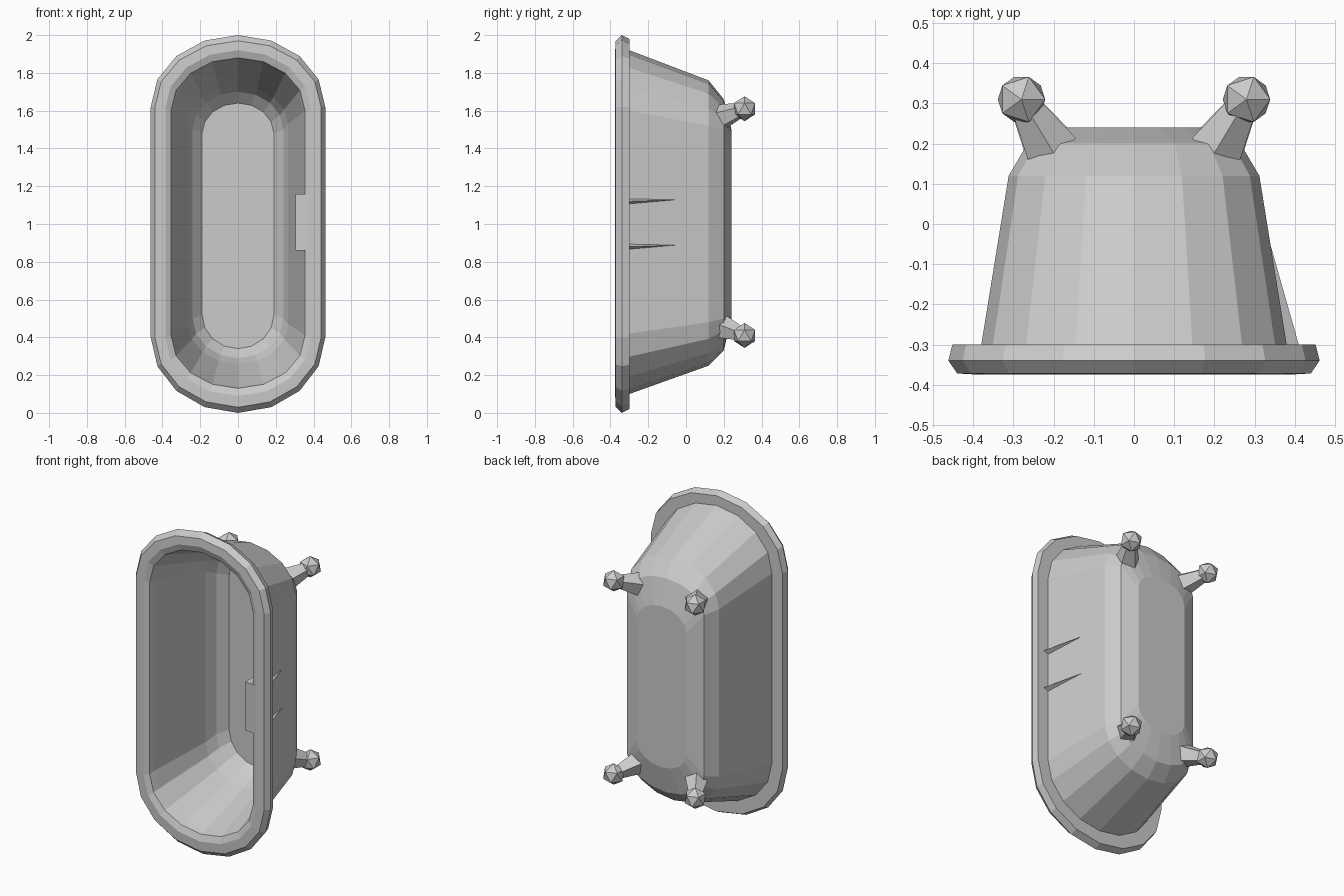
import bpy, bmesh
from math import cos, sin, pi
from mathutils import Vector

if "Cube" in bpy.data.objects:
    bpy.data.objects.remove(bpy.data.objects["Cube"])

SEG = 8  # facets per rounded end


def make_object(name, bm):
    bmesh.ops.recalc_face_normals(bm, faces=bm.faces)
    mesh = bpy.data.meshes.new(name)
    bm.to_mesh(mesh)
    bm.free()
    ob = bpy.data.objects.new(name, mesh)
    bpy.context.collection.objects.link(ob)
    return ob


def oval(hw, z0, s0, s1, z1, y):
    """Straight-sided loop with elliptical ends: z0/z1 tips, s0/s1 where the ends start."""
    pts = []
    for i in range(SEG + 1):
        a = pi * i / SEG
        pts.append((hw * cos(a), y, s1 + (z1 - s1) * sin(a)))
    for i in range(SEG + 1):
        a = pi + pi * i / SEG
        pts.append((hw * cos(a), y, s0 + (s0 - z0) * -abs(sin(a))))
    return pts


# Tub shell with rolled rim: rings from inner floor, over the rim, to outer floor
rings = [
    (0.19, 0.34, 0.52, 1.48, 1.64, 0.185),
    (0.24, 0.29, 0.50, 1.50, 1.70, 0.13),
    (0.265, 0.26, 0.47, 1.53, 1.73, 0.06),
    (0.345, 0.14, 0.42, 1.59, 1.87, -0.32),
    (0.355, 0.13, 0.41, 1.60, 1.88, -0.36),
    (0.385, 0.09, 0.40, 1.61, 1.92, -0.375),
    (0.44, 0.03, 0.40, 1.62, 1.97, -0.372),
    (0.462, 0.00, 0.40, 1.62, 2.00, -0.34),
    (0.452, 0.02, 0.40, 1.62, 1.98, -0.30),
    (0.38, 0.10, 0.42, 1.60, 1.92, -0.30),
    (0.312, 0.25, 0.48, 1.52, 1.76, 0.12),
    (0.265, 0.33, 0.50, 1.50, 1.66, 0.20),
    (0.17, 0.50, 0.62, 1.38, 1.50, 0.24),
]
bm = bmesh.new()
loops = [[bm.verts.new(p) for p in oval(*r)] for r in rings]
n = len(loops[0])
for a, b in zip(loops, loops[1:]):
    for i in range(n):
        j = (i + 1) % n
        bm.faces.new((a[i], a[j], b[j], b[i]))
bm.faces.new(loops[0])
bm.faces.new(loops[-1])
make_object("tub_shell", bm)

# Tap ledge widening the rim on the right side
bm = bmesh.new()
section = [(0.305, -0.365), (0.40, -0.372), (0.37, -0.30), (0.325, -0.06), (0.305, -0.10)]
low = [bm.verts.new((x, y, 0.86)) for x, y in section]
high = [bm.verts.new((x, y, 1.16)) for x, y in section]
bm.faces.new(low)
bm.faces.new(high)
for i in range(5):
    j = (i + 1) % 5
    bm.faces.new((low[i], low[j], high[j], high[i]))
make_object("tap_ledge", bm)

# Small tapering ribs on the outer wall behind the ledge
for tag, z in (("lower", 0.88), ("upper", 1.12)):
    bm = bmesh.new()
    v = [bm.verts.new(p) for p in ((0.365, -0.30, z - 0.02), (0.365, -0.30, z + 0.02),
                                   (0.41, -0.30, z), (0.325, 0.0, z + 0.01))]
    for f in ((0, 1, 2), (0, 1, 3), (1, 2, 3), (0, 2, 3)):
        bm.faces.new([v[k] for k in f])
    make_object(tag + "_wall_rib", bm)

# Four feet: flared stalk with a faceted ball
for sx, side in ((-1, "left"), (1, "right")):
    for sz, end in ((-1, "lower"), (1, "upper")):
        base = Vector((sx * 0.205, 0.185, 1.01 + sz * 0.555))
        tip = Vector((sx * 0.28, 0.31, 1.01 + sz * 0.60))
        axis = tip - base
        bm = bmesh.new()
        made = bmesh.ops.create_cone(bm, cap_ends=True, segments=5, radius1=0.07,
                                     radius2=0.035, depth=axis.length)
        turn = axis.to_track_quat('Z', 'Y').to_matrix().to_4x4()
        bmesh.ops.transform(bm, matrix=turn, verts=made["verts"])
        bmesh.ops.translate(bm, vec=(base + tip) / 2, verts=made["verts"])
        ball = bmesh.ops.create_icosphere(bm, subdivisions=1, radius=0.066)
        bmesh.ops.translate(bm, vec=tip, verts=ball["verts"])
        make_object(f"{end}_{side}_foot", bm)
